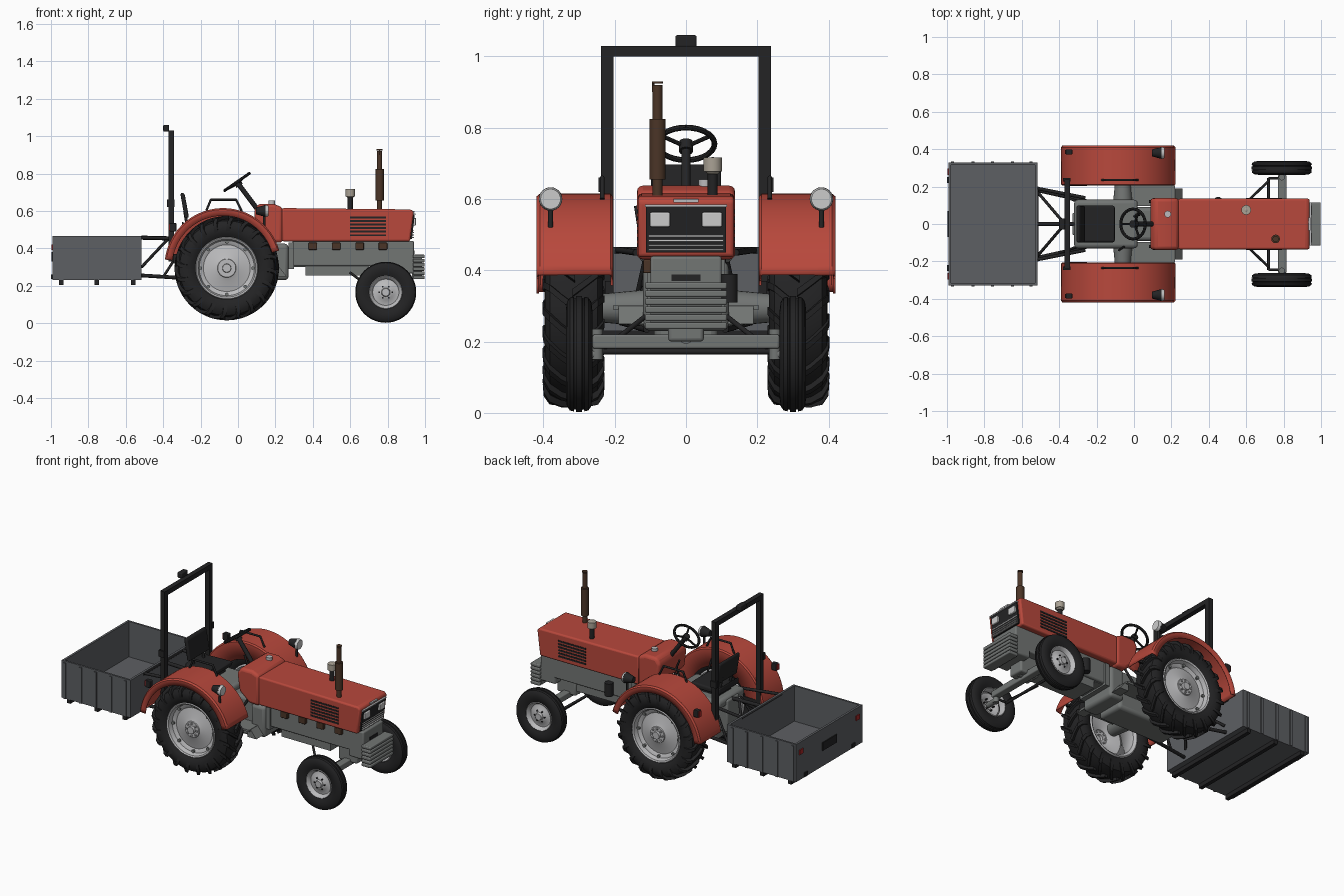
import bpy, bmesh
from math import sin, cos, radians, pi
from mathutils import Vector, Matrix

if "Cube" in bpy.data.objects:
    bpy.data.objects.remove(bpy.data.objects["Cube"])

def mat(name, *c):
    m = bpy.data.materials.new(name)
    m.diffuse_color = (*c, 1)
    m.use_nodes = True
    m.node_tree.nodes["Principled BSDF"].inputs["Base Color"].default_value = m.diffuse_color
    return m
RED = mat("red_paint", .48, .065, .045)
DARK = mat("black_rubber", .017, .017, .018)
GREY = mat("cast_grey", .17, .18, .175)
BOXG = mat("tray_grey", .11, .115, .125)
RIM = mat("rim_silver", .5, .5, .51)
BROWN = mat("rust_brown", .07, .035, .02)
BEIGE = mat("beige", .4, .36, .3)
LAMP = mat("lamp_glass", .75, .77, .77)
REDL = mat("red_lens", .4, .02, .02)

def finish(bm, name, m, bevel=0, thick=0):
    bmesh.ops.remove_doubles(bm, verts=bm.verts, dist=1e-5)
    bmesh.ops.recalc_face_normals(bm, faces=bm.faces)
    me = bpy.data.meshes.new(name)
    bm.to_mesh(me)
    bm.free()
    me.materials.append(m)
    o = bpy.data.objects.new(name, me)
    bpy.context.collection.objects.link(o)
    if thick:
        o.modifiers.new("shell", 'SOLIDIFY').thickness = thick
    if bevel:
        b = o.modifiers.new("bevel", 'BEVEL')
        b.width, b.segments, b.limit_method = bevel, 3, 'ANGLE'
    return o

def prism(name, pts, y0, y1, m, bevel=0):
    """Side profile of (x, z) points extruded along y."""
    bm = bmesh.new()
    f = bm.faces.new([bm.verts.new((x, y0, z)) for x, z in pts])
    g = bmesh.ops.extrude_face_region(bm, geom=[f])['geom']
    bmesh.ops.translate(bm, vec=(0, y1 - y0, 0), verts=[v for v in g if isinstance(v, bmesh.types.BMVert)])
    return finish(bm, name, m, bevel)

def box(name, x0, x1, y0, y1, z0, z1, m, bevel=0):
    return prism(name, [(x0, z0), (x1, z0), (x1, z1), (x0, z1)], y0, y1, m, bevel)

def rod(name, pts, r, m, r2=None, n=16):
    """Round bar through points, with ball joints at inner points."""
    bm = bmesh.new()
    pts = [Vector(p) for p in pts]
    for a, b in zip(pts, pts[1:]):
        q = (b - a).to_track_quat('Z', 'Y').to_matrix().to_4x4()
        bmesh.ops.create_cone(bm, cap_ends=True, segments=n, radius1=r, radius2=r2 or r,
                              depth=(b - a).length, matrix=Matrix.Translation((a + b) / 2) @ q)
    for p in pts[1:-1]:
        bmesh.ops.create_uvsphere(bm, u_segments=n, v_segments=8, radius=r, matrix=Matrix.Translation(p))
    return finish(bm, name, m)

def lathe(name, c, prof, m, s=1, a0=0, a1=360, n=56, closed=False, thick=0):
    """Profile of (y, radius) points turned about the y axis through c."""
    bm = bmesh.new()
    rings = []
    for i in range(n + 1):
        a = radians(a0 + (a1 - a0) * i / n)
        rings.append([bm.verts.new((c[0] + r * cos(a), c[1] + s * y, c[2] + r * sin(a))) for y, r in prof])
    k = len(prof)
    for p, q in zip(rings, rings[1:]):
        for j in range(k if closed else k - 1):
            bm.faces.new((p[j], p[(j + 1) % k], q[(j + 1) % k], q[j]))
    return finish(bm, name, m, thick=thick)

def lugs(name, c, count=20):
    """Chevron tread bars, tips leading when rolling forward."""
    path = [(-.004, .279, 0), (.035, .279, 6), (.068, .271, 12), (.084, .248, 15), (.087, .215, 16)]
    bm = bmesh.new()
    for i in range(count * 2):
        s = 1 if i % 2 else -1
        prev = None
        for y, r, a in path:
            a = radians(a + i * 180 / count)
            sec = []
            for d, ry, rr in ((-1, y, r), (1, y, r), (1.2, y * .85, r - .03), (-1.2, y * .85, r - .03)):
                t = a + d * .010 / r
                sec.append(bm.verts.new((c[0] + rr * cos(t), c[1] + s * ry, c[2] + rr * sin(t))))
            if prev:
                for j in range(4):
                    bm.faces.new((prev[j], prev[(j + 1) % 4], sec[(j + 1) % 4], sec[j]))
            else:
                bm.faces.new(sec)
            prev = sec
        bm.faces.new(prev)
    finish(bm, name, DARK)

def bolts(name, c, s, y, ring, count, r, m):
    for i in range(count):
        a = 2 * pi * i / count
        x, z = c[0] + ring * cos(a), c[2] + ring * sin(a)
        rod(name, [(x, c[1] + s * (y - .02), z), (x, c[1] + s * y, z)], r, m, n=6)

# wheels, fenders and everything else paired left and right
half = [(.008, .163), (.009, .156), (.014, .156), (.015, .161), (.026, .158), (.034, .147), (.037, .125), (.034, .105), (.026, .086)]
front_tyre = [(-y, r) for y, r in reversed(half)] + half
half = [(.035, .262), (.066, .253), (.08, .232), (.082, .205), (.075, .182), (.062, .163)]
rear_tyre = [(-y, r) for y, r in reversed(half)] + half
for s in (-1, 1):
    c = (-.06, s * .315, .294)
    lathe("rear_tyre", c, rear_tyre, DARK, s, closed=True)
    lugs("rear_tread", c)
    lathe("rear_rim", c, [(.062, .17), (.07, .163), (.066, .155), (.04, .147), (.036, .135), (.03, .125), (.042, .07),
                          (.05, .05), (.056, .048), (.056, .024), (.07, .022), (.07, 0)], RIM, s, thick=.006)
    lathe("rear_rim_inner", c, [(-.062, .17), (-.07, .163), (-.06, .152), (.03, .145)], RIM, s, thick=.005)
    bolts("rear_wheel_nut", c, s, .063, .037, 8, .006, RIM)
    bolts("rim_lug", c, s, .046, .14, 8, .01, GREY)
    c = (.79, s * .3, .165)
    lathe("front_tyre", c, front_tyre, DARK, s, closed=True)
    lathe("front_rim", c, [(-.026, .09), (-.03, .084), (-.01, .078), (.01, .076), (.026, .09), (.03, .086), (.024, .078), (.008, .07),
                           (.012, .045), (.02, .035), (.022, .024), (.036, .02), (.036, 0)], RIM, s)
    bolts("front_wheel_nut", c, s, .025, .034, 6, .005, DARK)
    # fender with outer lip and inner wall
    lathe("fender", (-.08, 0, .302), [(.205, .2), (.205, .305), (.212, .313), (.41, .313), (.42, .305), (.42, .272)],
          RED, s, a0=16, a1=173, n=32, thick=.007)
    rod("fender_handrail", [(-.17, s * .235, .6), (-.145, s * .235, .66), (-.01, s * .235, .66), (.02, s * .235, .6)], .006, DARK)
    # work lamps and tail lamps
    rod("headlamp_shell", [(.095, s * .38, .6), (.15, s * .38, .6)], .018, DARK, .033, 24)
    rod("headlamp_glass", [(.148, s * .38, .6), (.163, s * .38, .6)], .033, LAMP, .028, 24)
    rod("headlamp_stem", [(.14, s * .38, .52), (.14, s * .38, .58)], .007, DARK)
    box("tail_lamp", -.365, -.33, s * .385 - .014, s * .385 + .014, .49, .535, DARK, .004)
    box("tail_lens", -.37, -.364, s * .385 - .011, s * .385 + .011, .495, .53, REDL)
    # roll bar post and bracket
    box("roll_post", -.372, -.342, s * .221 - .017, s * .221 + .017, .33, 1.03, DARK)
    box("roll_bracket", -.345, -.25, s * .215 - .012, s * .215 + .012, .32, .37, DARK)
    box("roll_clip", -.38, -.34, s * .236 - .01, s * .236 + .01, .62, .66, DARK)
    # axles and steering
    rod("rear_axle_half", [(-.06, s * .08, .294), (-.06, s * .26, .294)], .055, GREY, .038, 24)
    rod("front_spindle", [(.79, s * .25, .165), (.79, s * .32, .165)], .016, GREY)
    rod("kingpin", [(.79, s * .25, .15), (.79, s * .25, .235)], .017, GREY)
    rod("steering_arm", [(.79, s * .245, .175), (.72, s * .245, .175)], .007, DARK)
    rod("drag_link", [(.72, s * .23, .18), (.6, s * .115, .27)], .007, DARK)
    box("foot_platform", -.1, .22, s * .15 - .055, s * .15 + .055, .29, .302, GREY)
    prism("step_plate", [(.2, .25), (.26, .25), (.22, .3), (.2, .3)], s * .15 - .04, s * .15 + .04, GREY)
    rod("pedal", [(.15, s * .1, .45), (.1, s * .12, .36), (.08, s * .12, .36)], .007, DARK)
    # rear linkage
    rod("lower_link", [(-.2, s * .11, .235), (-.515, s * .18, .255)], .010, DARK)
    rod("upper_link", [(-.26, s * .14, .45), (-.515, s * .19, .457)], .009, DARK)
    rod("brace_link", [(-.37, 0, .455), (-.515, s * .17, .3)], .008, DARK)
    rod("lift_rod", [(-.27, s * .11, .45), (-.4, s * .155, .246)], .007, DARK)
    # bonnet vents and grille lamps
    for i in range(6):
        box("bonnet_vent", .6, .79, s * .133 - .005, s * .133 + .005, .465 + i * .019, .475 + i * .019, DARK)
    box("grille_lamp", .93, .951, s * .073 - .028, s * .073 + .028, .522, .563, LAMP, .004)
    # tray side, ribs, hinges and lamps
    box("tray_side", -.99, -.515, s * .322 - .006, s * .322 + .006, .23, .465, BOXG)
    for x in (-.97, -.86, -.757, -.65, -.55):
        box("tray_rib", x - .008, x + .008, s * .329 - .005, s * .329 + .005, .23, .455, BOXG)
    box("tray_hinge", -1, -.985, s * .235 - .016, s * .235 + .016, .235, .26, DARK)
    box("tray_lamp", -.998, -.985, s * .28 - .017, s * .28 + .017, .39, .42, REDL)

# roll bar top and beacon
box("roll_top", -.372, -.342, -.238, .238, 1.0, 1.03, DARK)
box("beacon", -.4, -.368, -.03, .03, 1.025, 1.06, DARK, .006)

# bonnet, cowl and grille
prism("bonnet", [(.235, .437), (.92, .437), (.94, .595), (.925, .608), (.235, .615)], -.135, .135, RED, .018)
prism("cowl", [(.1, .49), (.085, .6), (.11, .638), (.19, .638), (.24, .618), (.24, .43), (.17, .43)], -.138, .138, RED, .018)
prism("grille", [(.9, .45), (.93, .45), (.945, .58), (.9, .58)], -.112, .112, DARK)
for i in range(4):
    z = .455 + i * .013
    box("grille_bar", .92, .94, -.105, .105, z, z + .005, LAMP)
box("grille_frame_top", .925, .95, -.115, .115, .578, .585, RIM)
box("trim_bar", .93, .944, -.035, .035, .591, .6, RIM)

# engine, gearbox and chassis
box("engine_block", .29, .94, -.1, .1, .305, .44, GREY, .008)
prism("sump", [(.36, .255), (.7, .255), (.7, .31), (.29, .31), (.29, .3), (.36, .3)], -.085, .085, GREY)
box("front_support", .835, .94, -.1, .1, .265, .42, GREY, .01)
box("support_slot", .935, .943, -.04, .04, .37, .388, DARK)
box("axle_carrier", .73, .86, -.05, .05, .2, .31, GREY, .01)
box("front_axle", .77, .815, -.262, .262, .18, .22, GREY, .006)
rod("axle_pivot", [(.74, 0, .215), (.835, 0, .215)], .021, GREY, n=24)
rod("tie_rod", [(.72, -.245, .172), (.72, .245, .172)], .008, DARK)
box("clutch_housing", .17, .27, -.12, .12, .23, .425, GREY, .02)
box("engine_flange", .27, .3, -.11, .11, .29, .43, GREY)
box("gearbox", -.27, .18, -.09, .09, .2, .44, GREY, .02)
box("seat_base", -.32, .02, -.13, .13, .42, .475, GREY, .02)
for i in range(6):
    box("front_weight", .935, .998, -.115, .115, .235 + i * .0225, .254 + i * .0225, GREY, .005)
box("weight_core", .93, .985, -.1, .1, .24, .36, GREY)
for i in range(4):
    x = .4 + i * .125
    box("exhaust_port", x - .023, x + .023, -.12, -.098, .392, .43, BROWN, .004)
rod("oil_filter", [(.45, .12, .31), (.45, .12, .39)], .025, DARK)

# exhaust, air intake and fuel cap
for a, b, r in ((.6, .67, .014), (.655, .825, .023), (.82, .92, .014), (.924, .93, .016)):
    rod("exhaust_stack", [(.757, -.08, a), (.757, -.08, b)], r, BROWN, n=24)
rod("exhaust_flap_pin", [(.757, -.092, .9), (.757, -.092, .928)], .003, BROWN)
rod("intake_stem", [(.6, .075, .6), (.6, .075, .685)], .014, DARK)
rod("intake_head", [(.6, .075, .678), (.6, .075, .692), (.6, .075, .716)], .026, BEIGE, n=24)
rod("fuel_cap", [(.18, .053, .63), (.18, .053, .655)], .018, RIM, n=20)

# steering wheel: rim, spokes and column
hub, up, fwd = Vector((-.005, 0, .755)), Vector((-.57, 0, .82)), Vector((.82, 0, .57))
def on_wheel(a, r):
    return hub + fwd * cos(a) * r + Vector((0, sin(a) * r, 0))
rod("steering_wheel", [on_wheel(2 * pi * i / 28, .08) for i in range(29)], .008, DARK, n=8)
for i in range(3):
    rod("steering_spoke", [hub - up * .01, on_wheel(2 * pi * i / 3 + pi, .08)], .006, DARK, n=8)
rod("steering_hub", [hub - up * .025, hub + up * .005], .02, DARK)
rod("steering_column", [hub - up * .02, (.11, 0, .6)], .013, DARK)

# seat and levers
prism("seat_cushion", [(-.3, .5), (-.11, .5), (-.1, .535), (-.28, .53), (-.3, .545)], -.098, .098, DARK, .012)
prism("seat_back", [(-.285, .56), (-.262, .565), (-.285, .69), (-.298, .7), (-.308, .69)], -.098, .098, DARK, .01)
for s in (-1, 1):
    rod("seat_back_bracket", [(-.27, s * .05, .51), (-.285, s * .05, .6)], .008, DARK)
box("seat_pedestal", -.27, -.13, -.06, .06, .46, .51, DARK)
rod("gear_lever", [(.0, .04, .46), (.03, .05, .57), (.01, .05, .62)], .006, DARK)
rod("hand_lever", [(-.05, -.12, .45), (-.08, -.14, .58)], .006, DARK)

# rear link and load tray
rod("centre_link", [(-.25, 0, .45), (-.515, 0, .457)], .011, DARK)
box("hitch_block", -.33, -.25, -.06, .06, .26, .46, GREY, .01)
rod("hitch_cross_bar", [(-.52, -.2, .455), (-.52, .2, .455)], .01, DARK)
box("tray_floor", -.99, -.515, -.325, .325, .23, .243, BOXG)
for x in (-.99, -.527):
    box("tray_end", x - .002, x + .012, -.328, .328, .23, .465, BOXG)
for x in (-.946, -.754, -.56):
    box("tray_runner", x - .012, x + .012, -.325, .325, .205, .232, DARK)
box("rear_plate", -.998, -.985, -.07, .07, .33, .38, DARK)

# smooth shading with sharp edges kept
bpy.ops.object.select_all(action='SELECT')
bpy.context.view_layer.objects.active = bpy.context.selected_objects[0]
bpy.ops.object.shade_smooth_by_angle(angle=radians(35))
